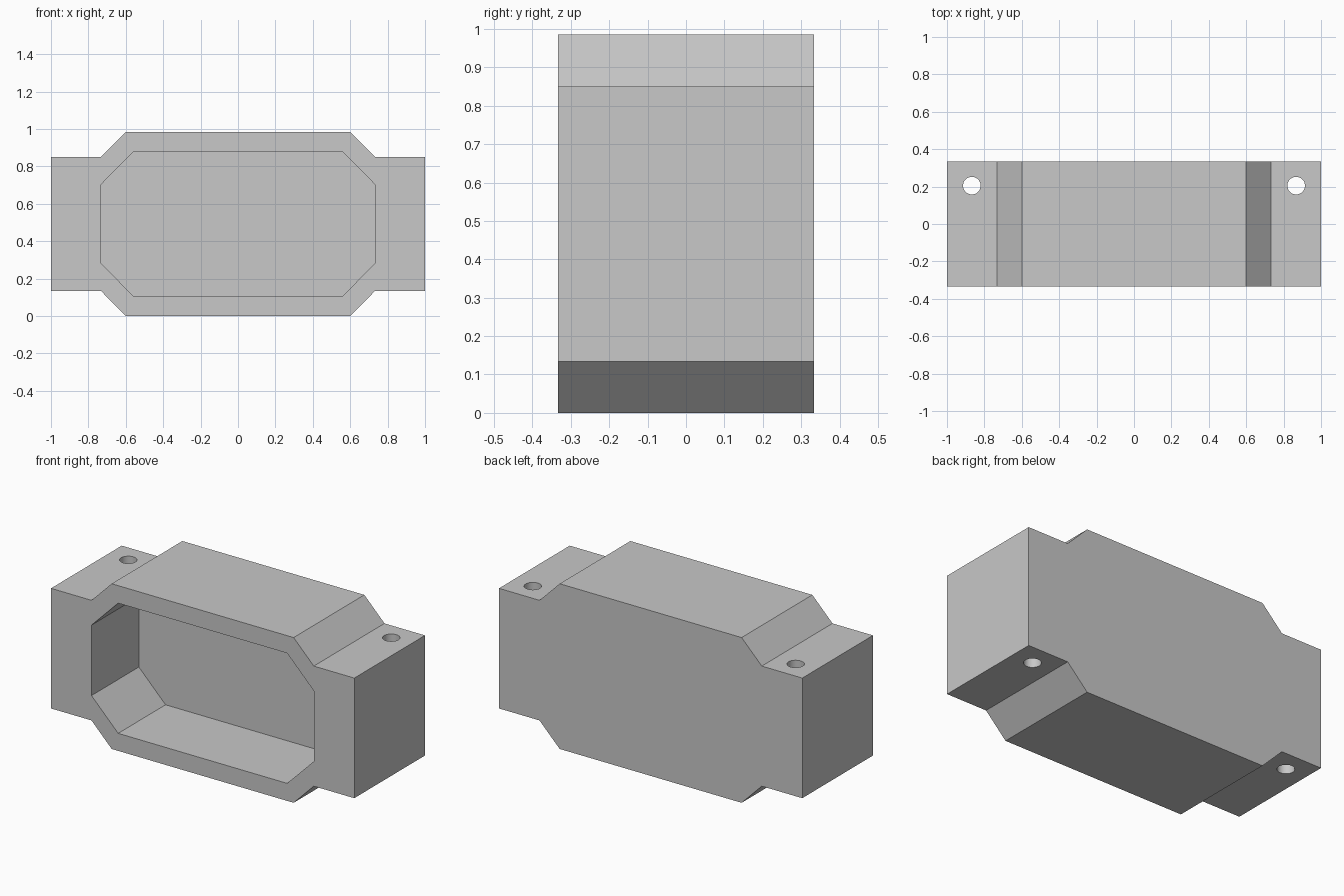
import bpy
import bmesh

cube = bpy.data.objects.get("Cube")
if cube:
    bpy.data.objects.remove(cube, do_unlink=True)

MID_Z = 0.4925      # height of the horizontal symmetry plane
HALF_DEPTH = 0.333
CAVITY_BACK = 0.113

grey = bpy.data.materials.new("light grey")
grey.use_nodes = True
colour = (0.58, 0.58, 0.58, 1)
grey.diffuse_color = colour
grey.node_tree.nodes["Principled BSDF"].inputs["Base Color"].default_value = colour


def mirrored_loop(quarter):
    """Complete a quarter outline (top centre to right side) into a full loop."""
    half = quarter + [(x, -z) for x, z in reversed(quarter)]
    return half + [(-x, z) for x, z in reversed(half)]


def extruded(name, quarter, y0, y1):
    """Extrude a symmetric front outline from y0 to y1."""
    bm = bmesh.new()
    verts = [bm.verts.new((x, y0, z + MID_Z)) for x, z in mirrored_loop(quarter)]
    face = bm.faces.new(verts)
    extrusion = bmesh.ops.extrude_face_region(bm, geom=[face])["geom"]
    moved = [v for v in extrusion if isinstance(v, bmesh.types.BMVert)]
    bmesh.ops.translate(bm, verts=moved, vec=(0, y1 - y0, 0))
    bmesh.ops.recalc_face_normals(bm, faces=bm.faces)
    mesh = bpy.data.meshes.new(name)
    bm.to_mesh(mesh)
    bm.free()
    mesh.materials.append(grey)
    obj = bpy.data.objects.new(name, mesh)
    bpy.context.collection.objects.link(obj)
    return obj


def cut(target, cutter):
    mod = target.modifiers.new(cutter.name, 'BOOLEAN')
    mod.operation = 'DIFFERENCE'
    mod.solver = 'EXACT'
    mod.object = cutter
    cutter.hide_render = True
    cutter.hide_viewport = True
    cutter.display_type = 'WIRE'


# Housing with chamfered centre and mounting ears
housing = extruded("housing", [(0.6, MID_Z), (0.733, 0.358), (1.0, 0.358)],
                   -HALF_DEPTH, HALF_DEPTH)

# Octagonal pocket open at the front
cut(housing, extruded("cavity_cutter", [(0.557, 0.388), (0.733, 0.21)],
                      -HALF_DEPTH - 0.1, CAVITY_BACK))

# Vertical screw holes through both ears
for side, x in (("left", 0.867), ("right", -0.867)):
    bpy.ops.mesh.primitive_cylinder_add(vertices=48, radius=0.047, depth=1.2,
                                        location=(x, 0.205, MID_Z))
    hole = bpy.context.object
    hole.name = side + "_screw_hole_cutter"
    hole.data.materials.append(grey)
    cut(housing, hole)

# Apply the cuts, drop the cutters and smooth only the round hole walls
bpy.ops.object.select_all(action='DESELECT')
bpy.context.view_layer.objects.active = housing
housing.select_set(True)
for mod in list(housing.modifiers):
    cutter = mod.object
    bpy.ops.object.modifier_apply(modifier=mod.name)
    bpy.data.objects.remove(cutter, do_unlink=True)
bpy.ops.object.shade_smooth_by_angle(angle=0.5)
